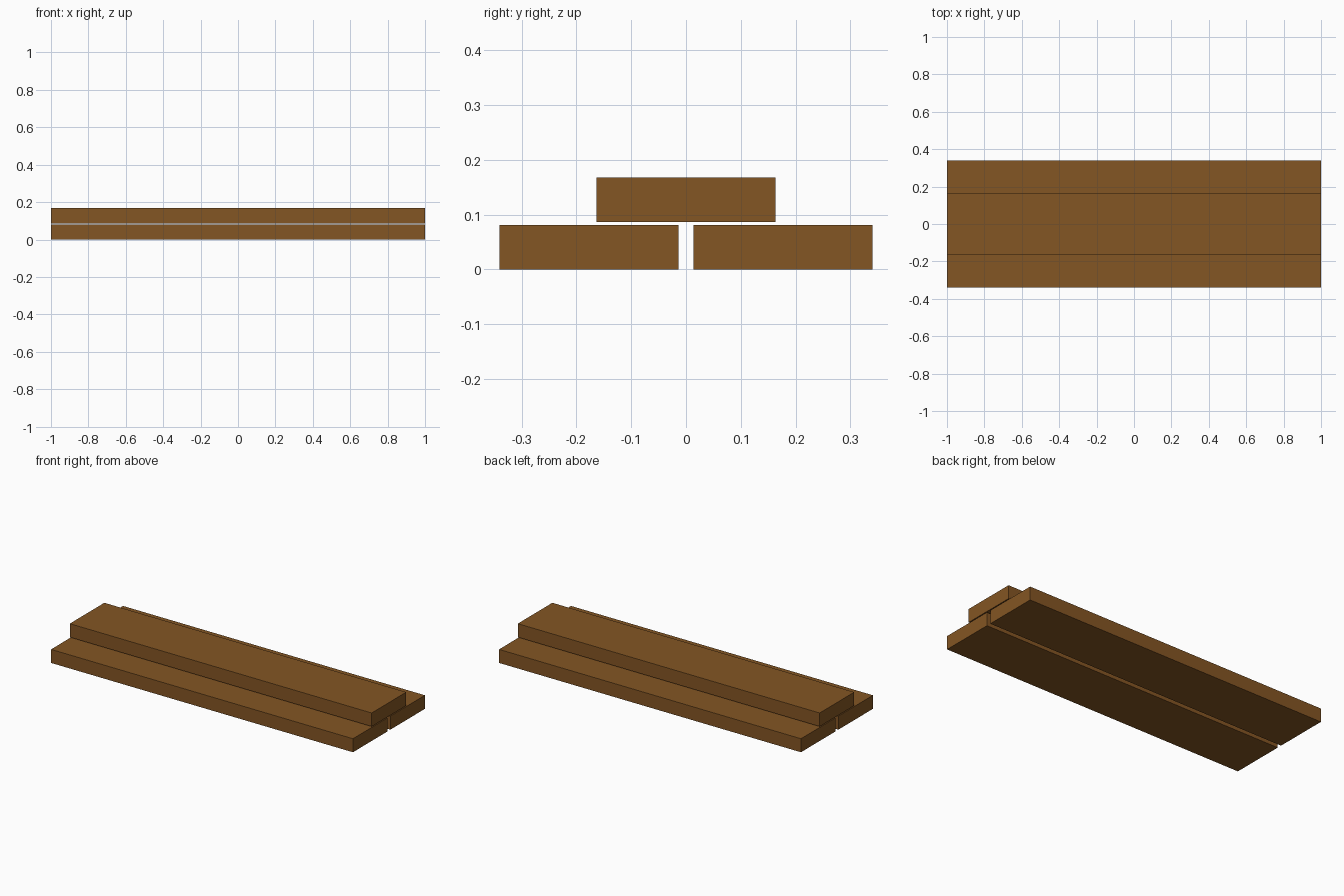
import bpy

if "Cube" in bpy.data.objects:
    bpy.data.objects.remove(bpy.data.objects["Cube"])

LENGTH, WIDTH, THICK = 2.0, 0.327, 0.081

wood = bpy.data.materials.new("brown wood")
wood.diffuse_color = (0.23, 0.092, 0.017, 1.0)
wood.use_nodes = True
wood.node_tree.nodes["Principled BSDF"].inputs["Base Color"].default_value = wood.diffuse_color


def plank(name, y, bottom):
    """One straight plank running along x, resting at the given height."""
    bpy.ops.mesh.primitive_cube_add(size=1, location=(0, y, bottom + THICK / 2))
    obj = bpy.context.object
    obj.name = name
    obj.scale = (LENGTH, WIDTH, THICK)
    bpy.ops.object.transform_apply(location=False, rotation=False, scale=True)
    obj.data.materials.append(wood)
    return obj


# Two planks side by side with a narrow gap
for side, label in ((-1, "front"), (1, "back")):
    plank(f"{label}_lower_plank", side * 0.177, 0.0)

# Third plank stacked over the gap, just clear of the lower two
plank("upper_plank", 0.0, 0.0865)
